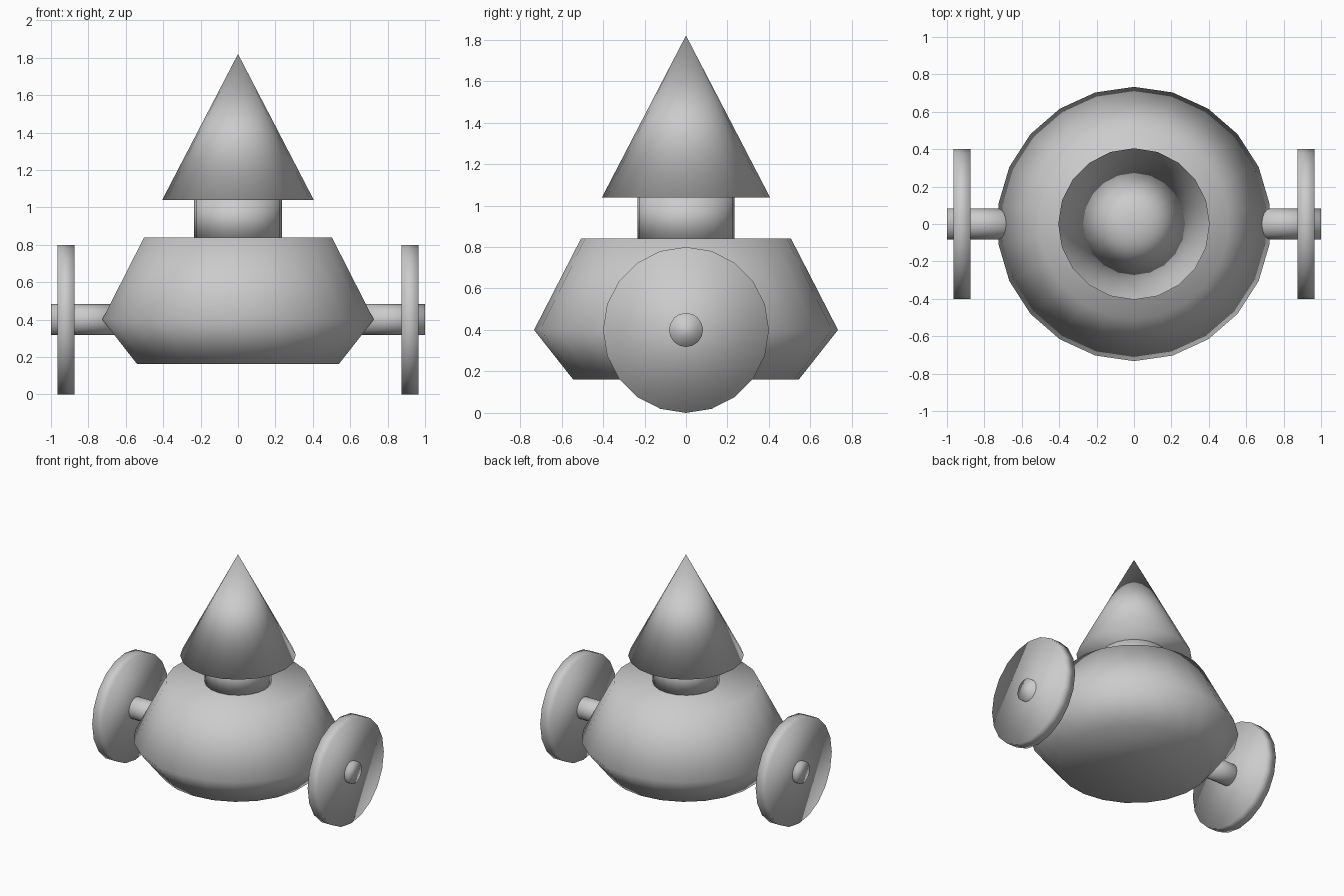
import bpy
import bmesh
from math import cos, sin, pi
from mathutils import Matrix

if "Cube" in bpy.data.objects:
    bpy.data.objects.remove(bpy.data.objects["Cube"])


def lathe(name, profile, sides, matrix=Matrix()):
    """Closed turned solid from (radius, height) points, bottom to top."""
    bm = bmesh.new()
    rings = []
    for r, z in profile:
        if r == 0:
            rings.append([bm.verts.new((0, 0, z))])
        else:
            rings.append([bm.verts.new((r * sin(2 * pi * i / sides),
                                        r * cos(2 * pi * i / sides), z))
                          for i in range(sides)])
    for low, high in zip(rings, rings[1:]):
        for i in range(sides):
            j = (i + 1) % sides
            if len(high) == 1:
                bm.faces.new((low[i], low[j], high[0]))
            else:
                bm.faces.new((low[i], low[j], high[j], high[i]))
    for ring in (rings[0], rings[-1]):
        if len(ring) > 1:
            bm.faces.new(ring)
    bmesh.ops.recalc_face_normals(bm, faces=bm.faces[:])
    bm.transform(matrix)
    for f in bm.faces:
        f.smooth = True
    mesh = bpy.data.meshes.new(name)
    bm.to_mesh(mesh)
    bm.free()
    obj = bpy.data.objects.new(name, mesh)
    bpy.context.collection.objects.link(obj)
    return obj


# Body, neck and pointed top
lathe("body", [(0.545, 0.162), (0.733, 0.40), (0.507, 0.84)], 22)
lathe("neck", [(0.235, 0.83), (0.235, 1.05)], 20)
lathe("cone_top", [(0.405, 1.04), (0, 1.82)], 20)

# Axle stubs and wheels on both sides
for side, sign in (("left", -1), ("right", 1)):
    turn = Matrix.Translation((0, 0, 0.4)) @ Matrix.Rotation(sign * pi / 2, 4, 'Y')
    lathe(side + "_axle", [(0.082, 0.62), (0.082, 1.0)], 16, turn)
    lathe(side + "_wheel", [(0.4, 0.875), (0.4, 0.966)], 20, turn)
